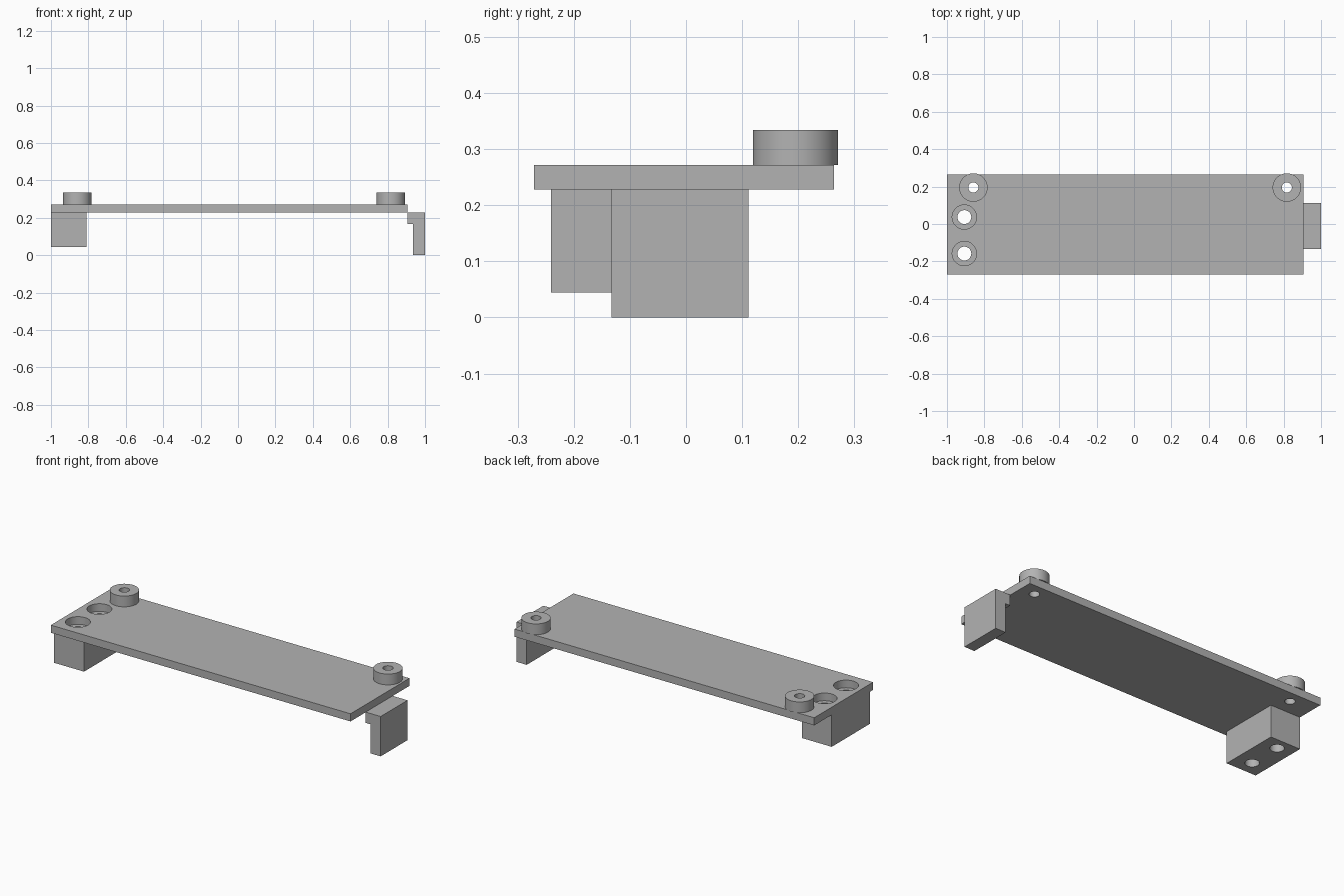
import bpy
import bmesh
from math import radians
from mathutils import Matrix, Vector

if "Cube" in bpy.data.objects:
    bpy.data.objects.remove(bpy.data.objects["Cube"], do_unlink=True)

grey = bpy.data.materials.new("plain_grey")
grey.use_nodes = True
colour = (0.45, 0.45, 0.45, 1)
grey.diffuse_color = colour
grey.node_tree.nodes["Principled BSDF"].inputs["Base Color"].default_value = colour


def finish(name, bm):
    bmesh.ops.recalc_face_normals(bm, faces=bm.faces)
    mesh = bpy.data.meshes.new(name)
    bm.to_mesh(mesh)
    bm.free()
    mesh.materials.append(grey)
    obj = bpy.data.objects.new(name, mesh)
    bpy.context.collection.objects.link(obj)
    return obj


def box(name, low, high):
    low, high = Vector(low), Vector(high)
    bm = bmesh.new()
    place = Matrix.Translation((low + high) / 2) @ Matrix.Diagonal((high - low).to_4d())
    bmesh.ops.create_cube(bm, size=1, matrix=place)
    return finish(name, bm)


def cylinder(name, centre, radius, bottom, top):
    bm = bmesh.new()
    bmesh.ops.create_cone(bm, cap_ends=True, segments=64, radius1=radius, radius2=radius,
                          depth=top - bottom,
                          matrix=Matrix.Translation((*centre, (top + bottom) / 2)))
    return finish(name, bm)


def select_only(obj):
    bpy.ops.object.select_all(action="DESELECT")
    obj.select_set(True)
    bpy.context.view_layer.objects.active = obj


def drill(obj, centre, radius):
    """Cut a vertical round hole right through a part."""
    cutter = cylinder("drill_cutter", centre, radius, -1, 1)
    cutter.hide_render = True
    cut = obj.modifiers.new("hole", "BOOLEAN")
    cut.operation = "DIFFERENCE"
    cut.solver = "EXACT"
    cut.object = cutter
    select_only(obj)
    bpy.ops.object.modifier_apply(modifier=cut.name)
    bpy.data.objects.remove(cutter, do_unlink=True)


PLATE_BOTTOM, PLATE_TOP, BOSS_TOP = 0.228, 0.272, 0.334
PLATE_END = 0.905
bosses = {"right_boss": (-0.859, 0.195), "left_boss": (0.817, 0.195)}
screw_holes = [(-0.907, 0.037), (-0.907, -0.158)]

# Main plate and the foot block beneath its right end
plate = box("plate", (-1, -0.271, PLATE_BOTTOM), (PLATE_END, 0.264, PLATE_TOP))
block = box("foot_block", (-1, -0.241, 0.044), (-0.81, 0.105, PLATE_BOTTOM))
parts = [plate, block]

# Screw holes: wide recess in the plate, narrow bore in the block
for centre in screw_holes:
    drill(plate, centre, 0.065)
    drill(block, centre, 0.037)

# Round bosses with a bore that continues through the plate
for name, centre in bosses.items():
    boss = cylinder(name, centre, 0.076, PLATE_TOP, BOSS_TOP)
    for part in (boss, plate):
        drill(part, centre, 0.027)
    parts.append(boss)

# Hooked bracket at the left end, extruded from its side profile
profile = [(PLATE_END, 0.229), (PLATE_END, 0.167), (0.935, 0.167),
           (0.935, 0), (1, 0), (1, 0.229)]
bm = bmesh.new()
face = bm.faces.new([bm.verts.new((x, -0.133, z)) for x, z in profile])
sweep = bmesh.ops.extrude_face_region(bm, geom=[face])
bmesh.ops.translate(bm, vec=(0, 0.244, 0),
                    verts=[v for v in sweep["geom"] if isinstance(v, bmesh.types.BMVert)])
parts.append(finish("hook_bracket", bm))

# Smooth round walls, sharp edges
for part in parts:
    select_only(part)
    bpy.ops.object.shade_smooth_by_angle(angle=radians(30))
